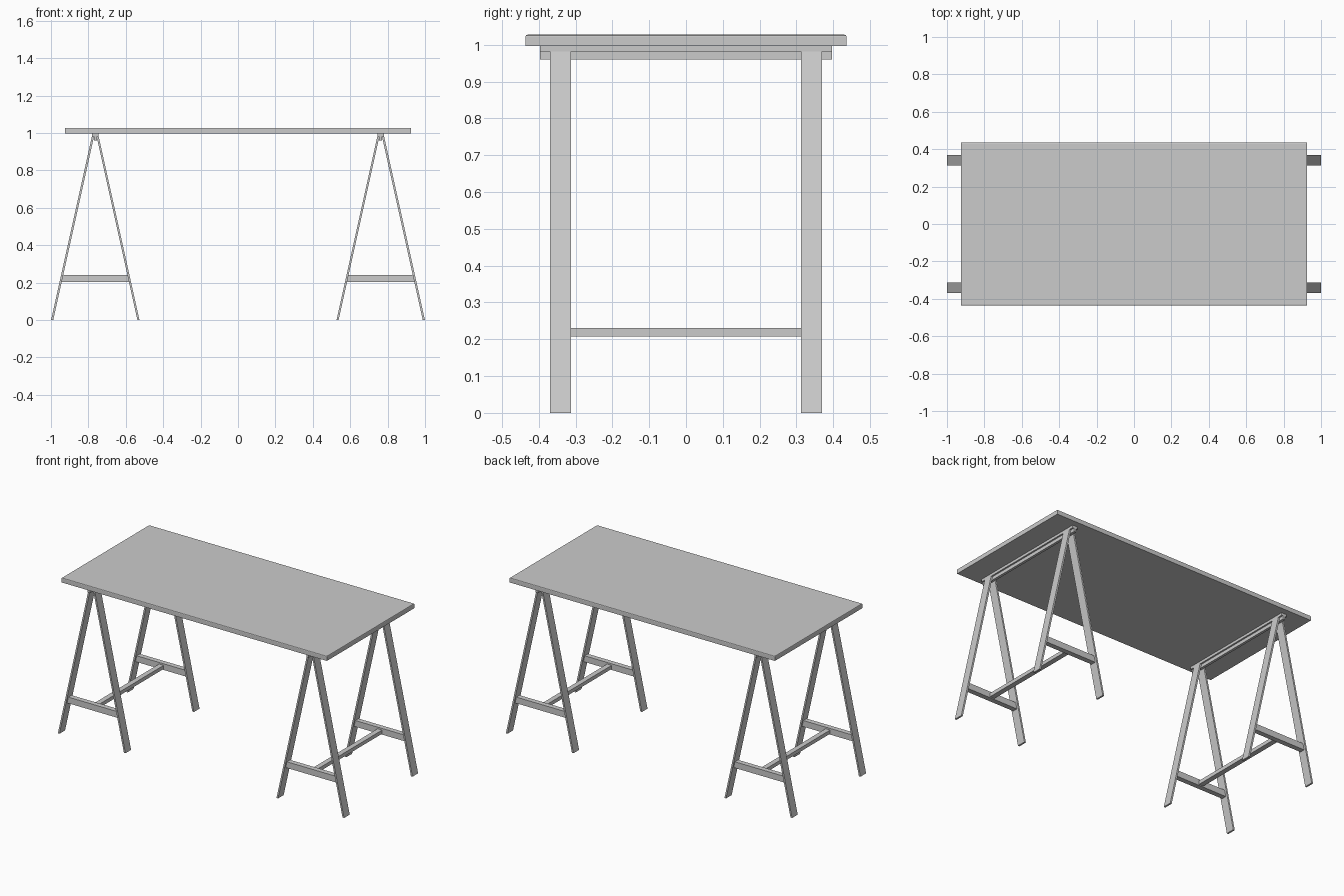
import bpy, bmesh
from mathutils import Vector

if "Cube" in bpy.data.objects:
    bpy.data.objects.remove(bpy.data.objects["Cube"])


def prism(name, profile, y0, y1):
    """Extrude an x-z outline along y."""
    bm = bmesh.new()
    face = bm.faces.new([bm.verts.new((x, y0, z)) for x, z in profile])
    ext = bmesh.ops.extrude_face_region(bm, geom=[face])
    verts = [v for v in ext["geom"] if isinstance(v, bmesh.types.BMVert)]
    bmesh.ops.translate(bm, verts=verts, vec=Vector((0, y1 - y0, 0)))
    bmesh.ops.recalc_face_normals(bm, faces=bm.faces)
    mesh = bpy.data.meshes.new(name)
    bm.to_mesh(mesh)
    bm.free()
    obj = bpy.data.objects.new(name, mesh)
    bpy.context.collection.objects.link(obj)
    return obj


def rect(x0, x1, z0, z1):
    return [(x0, z0), (x1, z0), (x1, z1), (x0, z1)]


# Table top with softened upper edge
top = prism("table_top", rect(-0.926, 0.926, 0.997, 1.027), -0.436, 0.436)
bm = bmesh.new()
bm.from_mesh(top.data)
edges = [e for e in bm.edges if all(v.co.z > 1.02 for v in e.verts)]
bmesh.ops.bevel(bm, geom=edges, offset=0.005, segments=2, profile=0.5,
                affect='EDGES')
bm.to_mesh(top.data)
bm.free()

FOOT, HEAD, THICK, LEG_TOP = 0.236, 0.018, 0.011, 0.981


def leg_x(z):
    """Distance of a leg's outer face from the trestle centre."""
    return FOOT + (HEAD - FOOT) * z / LEG_TOP


for side, c in (("left", -0.763), ("right", 0.763)):
    # T-shaped top rail
    prism(side + "_rail", [(c - 0.008, 0.96), (c + 0.008, 0.96),
                           (c + 0.008, 0.981), (c + 0.018, 0.981),
                           (c + 0.018, 0.997), (c - 0.018, 0.997),
                           (c - 0.018, 0.981), (c - 0.008, 0.981)],
          -0.397, 0.397)
    # Stretcher joining the two A-frames
    prism(side + "_stretcher", rect(c - 0.016, c + 0.016, 0.208, 0.231),
          -0.33, 0.33)
    for end, s in (("front", -1), ("back", 1)):
        # Splayed flat legs
        for where, d in (("outer", -1), ("inner", 1)):
            prism(f"{side}_{end}_{where}_leg",
                  [(c + d * FOOT, 0), (c + d * (FOOT - THICK), 0),
                   (c + d * (HEAD - THICK), LEG_TOP), (c + d * HEAD, LEG_TOP)],
                  s * 0.313, s * 0.369)
        # Cross bar between the legs
        lo, hi = leg_x(0.202) - 0.004, leg_x(0.241) - 0.004
        prism(f"{side}_{end}_cross_bar",
              [(c - lo, 0.202), (c + lo, 0.202), (c + hi, 0.241), (c - hi, 0.241)],
              s * 0.325, s * 0.357)
